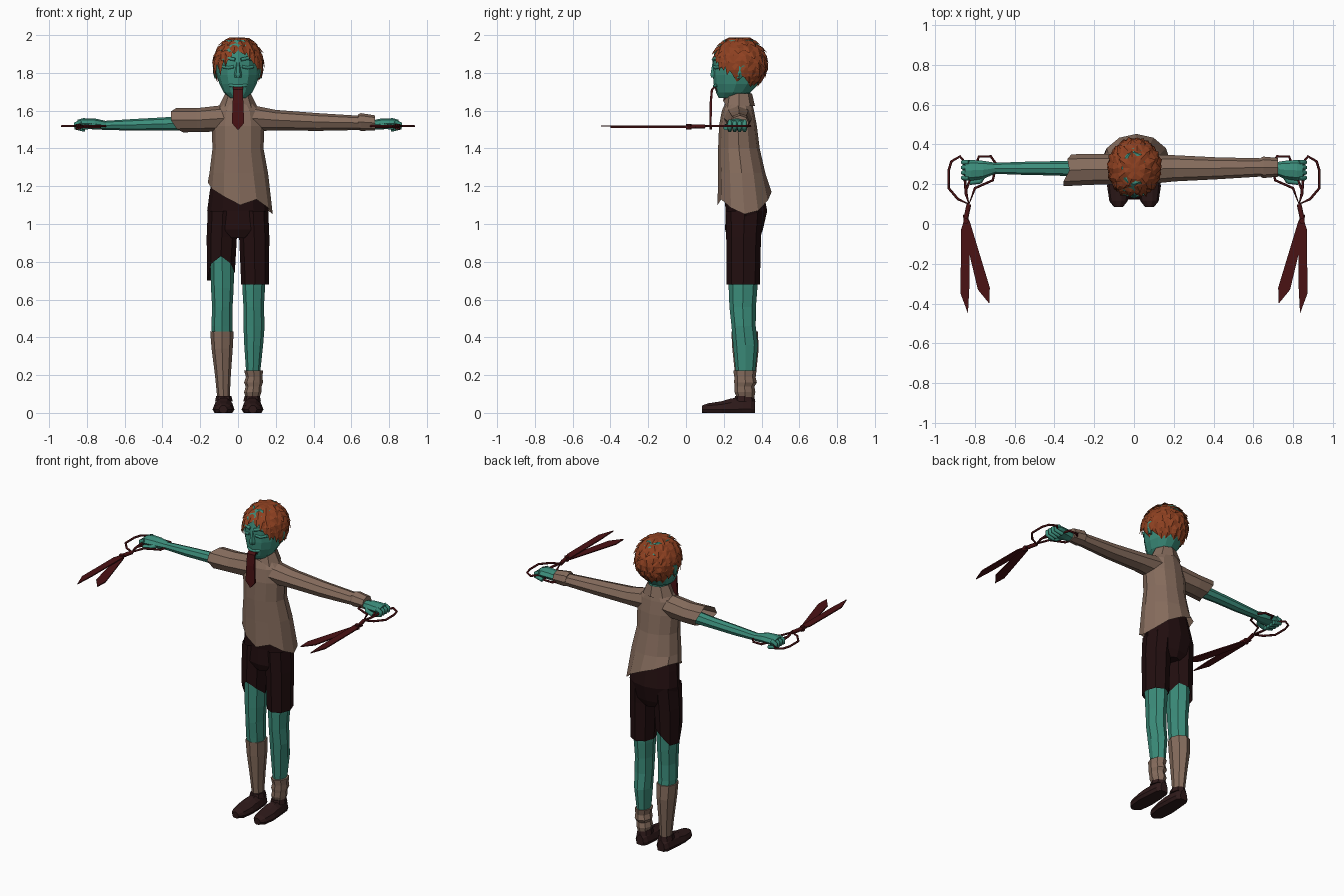
import bpy, bmesh, math, random
from mathutils import Vector

random.seed(4)
cube = bpy.data.objects.get("Cube")
if cube:
    bpy.data.objects.remove(cube, do_unlink=True)


def material(name, r, g, b):
    m = bpy.data.materials.new(name)
    m.use_nodes = True
    m.diffuse_color = (r, g, b, 1)
    m.node_tree.nodes["Principled BSDF"].inputs["Base Color"].default_value = (r, g, b, 1)
    return m


SKIN = material("teal skin", .045, .27, .2)
CLOTH = material("dusty brown cloth", .24, .152, .11)
TROUSER = material("black brown trousers", .016, .0045, .005)
HAIR = material("auburn hair", .27, .052, .015)
RED = material("deep red", .068, .006, .007)
LEATHER = material("dark shoe leather", .027, .01, .01)


def finish(name, bm, mat):
    bmesh.ops.recalc_face_normals(bm, faces=bm.faces)
    me = bpy.data.meshes.new(name)
    bm.to_mesh(me)
    bm.free()
    me.materials.append(mat)
    ob = bpy.data.objects.new(name, me)
    bpy.context.collection.objects.link(ob)
    return ob


def tube(name, rings, mat, axis="z", sides=8, caps=True, jag=None, floor=None):
    """Loft of elliptical rings (position, centre a, centre b, radius a, radius b)."""
    bm = bmesh.new()
    loops = []
    for k, (t, a, b, ra, rb) in enumerate(rings):
        loop = []
        for i in range(sides):
            ang = 2 * math.pi * i / sides
            p, q = a + ra * math.cos(ang), b + rb * math.sin(ang)
            s = t + (jag[i] if jag and k == 0 else 0)
            co = {"z": (p, q, s), "x": (s, p, q), "y": (p, s, q)}[axis]
            if floor is not None:
                co = (co[0], co[1], max(floor, co[2]))
            loop.append(bm.verts.new(co))
        loops.append(loop)
    for lo, hi in zip(loops, loops[1:]):
        for i in range(sides):
            j = (i + 1) % sides
            bm.faces.new((lo[i], lo[j], hi[j], hi[i]))
    if caps:
        bm.faces.new(loops[0])
        bm.faces.new(loops[-1])
    return finish(name, bm, mat)


def rod(name, pts, radius, mat, cyclic=False):
    cu = bpy.data.curves.new(name, "CURVE")
    cu.dimensions = "3D"
    cu.bevel_depth, cu.bevel_resolution, cu.use_fill_caps = radius, 1, True
    sp = cu.splines.new("POLY")
    sp.points.add(len(pts) - 1)
    for p, co in zip(sp.points, pts):
        p.co = (*co, 1)
    sp.use_cyclic_u = cyclic
    cu.materials.append(mat)
    ob = bpy.data.objects.new(name, cu)
    bpy.context.collection.objects.link(ob)


def plate(name, pts, thick, mat):
    bm = bmesh.new()
    f = bm.faces.new([bm.verts.new(p) for p in pts])
    up = bmesh.ops.extrude_face_region(bm, geom=[f])["geom"]
    bmesh.ops.translate(bm, vec=(0, 0, thick), verts=[v for v in up if isinstance(v, bmesh.types.BMVert)])
    return finish(name, bm, mat)


# Shirt with a slanted ragged hem, and its collar
hem = [-.088, -.07, -.015, .03, .06, .085, .08, .045, .005, -.04, -.01, -.055]
tube("shirt", [(1.14, .012, .31, .172, .143), (1.27, .004, .295, .155, .125), (1.4, 0, .28, .135, .11),
               (1.52, 0, .275, .14, .1), (1.6, 0, .275, .125, .085), (1.645, 0, .28, .075, .07)],
     CLOTH, sides=12, jag=hem, caps=False)
tube("collar", [(1.625, 0, .28, .1, .085), (1.69, 0, .28, .068, .07)], CLOTH, caps=False,
     jag=[0, 0, 0, 0, 0, -.01, .03, -.01])

# Sleeves: one torn short, one long with a cuff
tube("short_sleeve", [(-.325, .27, 1.55, .08, .065), (-.22, .275, 1.55, .078, .063),
                      (-.07, .275, 1.56, .075, .07)], CLOTH, "x", caps=False,
     jag=[.01, -.01, 0, -.03, -.03, .0, .035, .03])
tube("long_sleeve", [(.07, .275, 1.56, .075, .07), (.2, .28, 1.55, .066, .054), (.42, .28, 1.54, .055, .047),
                     (.66, .285, 1.535, .045, .037)], CLOTH, "x")
tube("cuff", [(.725, .285, 1.535, .047, .04), (.65, .285, 1.54, .054, .047), (.635, .285, 1.54, .046, .04)],
     CLOTH, "x")
tube("bare_arm", [(-.22, .275, 1.535, .04, .042), (-.4, .28, 1.53, .036, .034), (-.55, .28, 1.525, .033, .031),
                  (-.72, .28, 1.522, .027, .023)], SKIN, "x")

# Hands and the scissors they hold
for s, side in ((1, "left"), (-1, "right")):
    tube(side + "_hand", [(s * .7, .28, 1.522, .028, .024), (s * .76, .272, 1.53, .046, .029),
                          (s * .82, .27, 1.532, .052, .028), (s * .85, .27, 1.53, .045, .022)], SKIN, "x")
    for i in range(4):
        y = .232 + .026 * i
        rod(side + "_finger", [(s * .83, y, 1.542), (s * .86, y, 1.53), (s * .858, y, 1.508), (s * .81, y, 1.498)],
            .0125, SKIN)
    rod(side + "_thumb", [(s * .75, .255, 1.525), (s * .775, .215, 1.518), (s * .825, .21, 1.51)], .014, SKIN)

    def at(pts, z=1.512):
        return [(s * x, y, z) for x, y in pts]
    plate(side + "_straight_blade", at([(.845, .05), (.87, -.03), (.872, -.35), (.835, -.45), (.828, -.32),
                                        (.825, .01)], 1.515), .007, RED)
    plate(side + "_angled_blade", at([(.86, .05), (.825, .01), (.725, -.32), (.728, -.4), (.785, -.33),
                                      (.852, -.05)], 1.508), .007, RED)
    rod(side + "_outer_handle", at([(.83, .1), (.885, .125), (.932, .18), (.932, .27), (.918, .315), (.875, .34),
                                    (.842, .3), (.85, .22), (.845, .15)], 1.518), .0065, RED, True)
    rod(side + "_inner_handle", at([(.83, .1), (.8, .18), (.71, .22), (.692, .3), (.72, .34), (.78, .34),
                                    (.8, .28), (.845, .17)], 1.518), .0065, RED, True)
    rod(side + "_shank", at([(.845, .03), (.83, .1)], 1.516), .012, RED)
    tube(side + "_pivot", [(1.5, s * .845, .015, .014, .014), (1.53, s * .845, .015, .014, .014)], RED)

# Trousers
tube("trouser_seat", [(.925, 0, .305, .06, .085), (.97, 0, .307, .15, .1), (1.07, 0, .32, .163, .11),
                      (1.17, 0, .305, .15, .105), (1.25, 0, .295, .135, .1)], TROUSER, sides=12)
for s, side, jag in ((1, "left", None), (-1, "right", [.06, .1, .08, .02, .02, .11, .15, .11])):
    tube(side + "_trouser_leg", [(.68, s * .09, .303, .073, .088), (.93, s * .086, .305, .08, .092),
                                 (1.07, s * .08, .31, .08, .1)], TROUSER, caps=False, jag=jag)

# Legs, socks and shoes
for s, side in ((1, "left"), (-1, "right")):
    tube(side + "_leg", [(.08, s * .078, .315, .028, .036), (.2, s * .08, .315, .036, .05),
                         (.36, s * .083, .315, .05, .066), (.46, s * .085, .305, .056, .064),
                         (.56, s * .083, .3, .054, .07), (.66, s * .083, .302, .06, .076),
                         (.9, s * .084, .305, .066, .08)], SKIN)
    tube(side + "_shoe", [(.085, s * .078, .018, .022, .022), (.115, s * .078, .018, .046, .034),
                          (.19, s * .077, .018, .058, .046), (.24, s * .076, .018, .055, .062),
                          (.3, s * .075, .02, .05, .064), (.345, s * .075, .02, .044, .058),
                          (.366, s * .075, .02, .026, .045)], LEATHER, "y", sides=10, floor=0)
    tube(side + "_shoe_opening", [(.06, s * .075, .31, .047, .057), (.09, s * .075, .31, .04, .05)], LEATHER)
tube("tall_sock", [(.08, -.077, .315, .033, .042), (.2, -.08, .315, .042, .055), (.34, -.084, .315, .056, .07),
                   (.43, -.085, .31, .062, .07)], CLOTH)
tube("slouched_sock", [(.08, .077, .315, .036, .046), (.11, .078, .312, .046, .055), (.14, .083, .31, .042, .052),
                       (.16, .082, .315, .05, .06), (.19, .086, .312, .044, .056), (.225, .082, .312, .05, .062)],
     CLOTH)

# Neck, head and facial features
tube("neck", [(1.58, 0, .285, .06, .06), (1.73, 0, .28, .05, .06)], SKIN)
tube("head", [(1.668, 0, .225, .042, .052), (1.695, 0, .25, .075, .09), (1.74, 0, .265, .098, .118),
              (1.79, 0, .27, .112, .128), (1.86, 0, .275, .117, .133), (1.92, 0, .28, .108, .128),
              (1.975, 0, .28, .06, .08)], SKIN, sides=12)
tube("nose", [(1.775, 0, .148, .017, .017), (1.79, 0, .147, .02, .02), (1.86, 0, .15, .009, .01)], SKIN, sides=6)
rod("lips", [(-.045, .168, 1.735), (-.015, .15, 1.73), (.015, .15, 1.73), (.045, .168, 1.735)], .009, SKIN)
for s, side in ((1, "left"), (-1, "right")):
    rod(side + "_brow", [(s * .015, .145, 1.87), (s * .05, .155, 1.878), (s * .085, .183, 1.868)], .01, SKIN)
    rod(side + "_eyelid", [(s * .022, .15, 1.833), (s * .05, .158, 1.827), (s * .08, .183, 1.833)], .009, SKIN)
    tube(side + "_ear", [(1.77, s * .112, .28, .012, .012), (1.8, s * .12, .285, .012, .022),
                         (1.84, s * .122, .29, .012, .024)], SKIN, sides=6)

# Hair: a cap cut along the hairline, covered in overlapping pointed locks
CENTRE, RADII = Vector((.002, .282, 1.848)), Vector((.128, .142, .14))


def on_head(el, az, k=1.0):
    e, a = math.radians(el), math.radians(az)
    d = Vector((math.cos(e) * math.cos(a), math.cos(e) * math.sin(a), math.sin(e)))
    return CENTRE + d * RADII * k


def hairline(p):
    return 1.745 + max(0, .4 - p.y) * .72 - .5 * max(0, abs(p.x) - .04)


bm = bmesh.new()
bmesh.ops.create_uvsphere(bm, u_segments=20, v_segments=14, radius=1)
for v in bm.verts:
    v.co = CENTRE + v.co * RADII
low = [f for f in bm.faces if f.calc_center_median().z < hairline(f.calc_center_median())]
bmesh.ops.delete(bm, geom=low, context="FACES")
finish("hair_cap", bm, HAIR)

bm = bmesh.new()


def lock(el, az, half, length, lift=1.07):
    path = [(el, az - half, 1), (el, az + half, 1), (el - length * .5, az + half * 1.1, 1.03),
            (el - length, az + random.uniform(-6, 6), lift), (el - length * .5, az - half * 1.1, 1.03)]
    rim = [bm.verts.new(on_head(*p)) for p in path]
    ridge = bm.verts.new(on_head(el - length * .45, az, 1.075))
    for i in range(5):
        bm.faces.new((rim[i], rim[(i + 1) % 5], ridge))


for row, (el, n) in enumerate(((80, 7), (64, 11), (48, 14), (32, 17), (16, 18), (0, 18), (-14, 18), (-27, 16))):
    for i in range(n):
        az = 360 * (i + .5 * (row % 2)) / n + random.uniform(-3, 3)
        p = on_head(el, az)
        if p.z > hairline(p) + .012:
            lock(el + random.uniform(-2, 2), az, 200 / n, random.uniform(24, 31), random.uniform(1.06, 1.13))
# Longer strands framing the face
for az, el, length in ((222, 38, 62), (238, 44, 50), (200, 25, 52), (318, 36, 50), (338, 25, 48), (300, 46, 38)):
    lock(el, az, 9, length, 1.14)
finish("hair_locks", bm, HAIR)

# Tie, curling up from the collar and hanging in front of the chest
bm = bmesh.new()
prev = None
for y, z, w in ((.215, 1.655, .02), (.18, 1.695, .023), (.15, 1.725, .026), (.137, 1.71, .027), (.131, 1.64, .028),
                (.13, 1.535, .033), (.131, 1.5, .003)):
    pair = [bm.verts.new((x, y, z)) for x in (-w, w)]
    if prev:
        bm.faces.new((prev[0], prev[1], pair[1], pair[0]))
    prev = pair
tie = finish("tie", bm, RED)
mod = tie.modifiers.new("thickness", "SOLIDIFY")
mod.thickness, mod.offset = .012, 0
